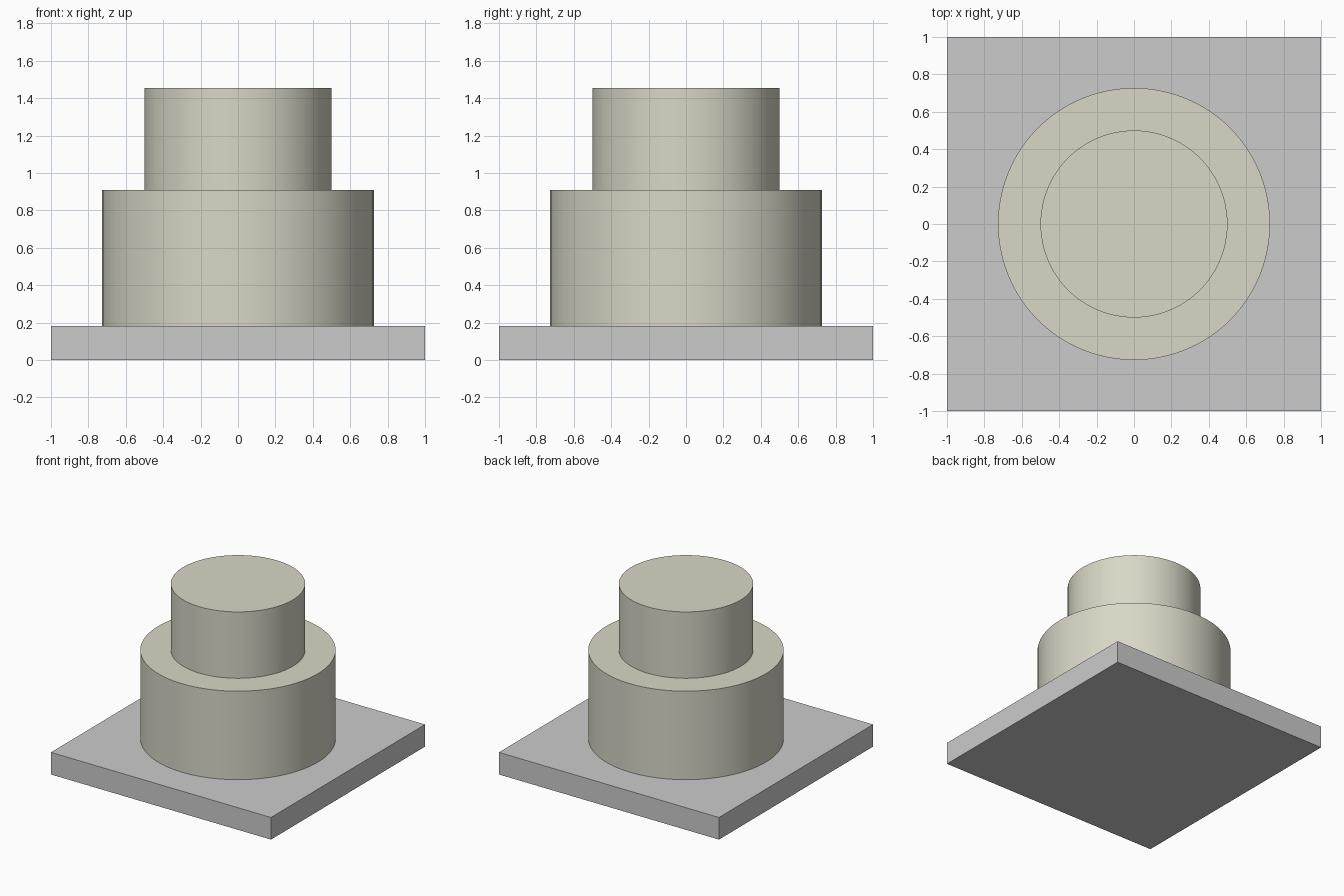
import bpy

if "Cube" in bpy.data.objects:
    bpy.data.objects.remove(bpy.data.objects["Cube"])

U = 2 / 11  # board thickness, the model's basic unit


def material(name, rgb):
    mat = bpy.data.materials.new(name)
    mat.diffuse_color = (*rgb, 1)
    mat.use_nodes = True
    mat.node_tree.nodes["Principled BSDF"].inputs["Base Color"].default_value = mat.diffuse_color
    return mat


cream = material("cream_icing", (0.69, 0.68, 0.57))


def tier(name, radius, bottom, height):
    bpy.ops.mesh.primitive_cylinder_add(
        vertices=96, radius=radius, depth=height,
        location=(0, 0, bottom + height / 2))
    obj = bpy.context.object
    obj.name = name
    obj.data.materials.append(cream)
    bpy.ops.object.shade_smooth_by_angle()


# Square cake board
bpy.ops.mesh.primitive_cube_add(size=1, location=(0, 0, U / 2))
board = bpy.context.object
board.name = "cake_board"
board.scale = (2, 2, U)

# Two round tiers
tier("lower_tier", 4 * U, U, 4 * U)
tier("upper_tier", 0.5, 5 * U, 3 * U)

# Thin blank label on the front left corner of the board
bpy.ops.mesh.primitive_plane_add(size=1, location=(-0.643, -0.756, U + 0.001))
label = bpy.context.object
label.name = "blank_label"
label.scale = (0.476, 0.24, 1)
